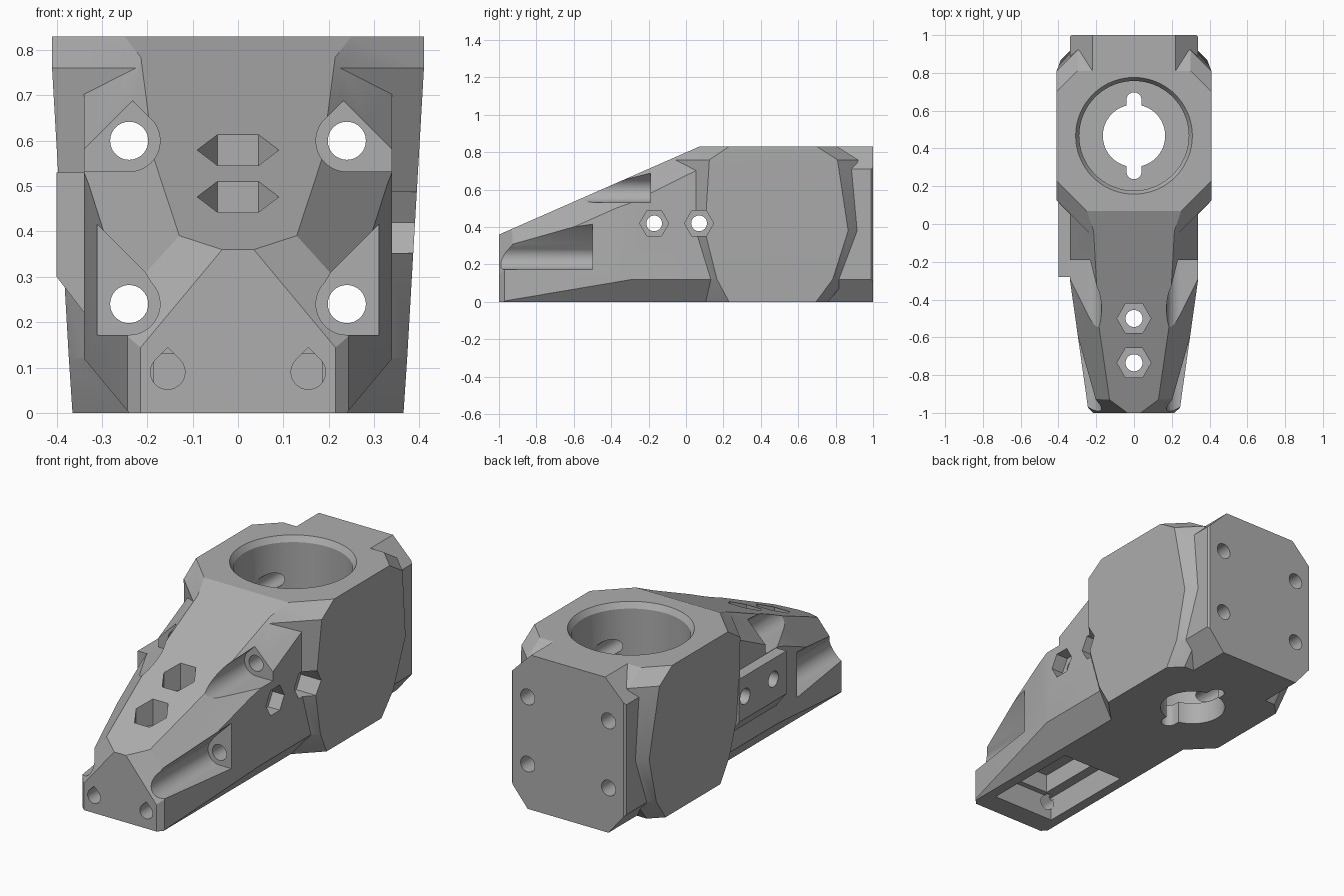
import bpy, bmesh
from math import sin, cos, radians
from mathutils import Vector

cube = bpy.data.objects.get("Cube")
if cube:
    bpy.data.objects.remove(cube, do_unlink=True)

grey = bpy.data.materials.new("light grey")
grey.use_nodes = True
grey.diffuse_color = (0.42, 0.42, 0.42, 1)
grey.node_tree.nodes["Principled BSDF"].inputs["Base Color"].default_value = (0.42, 0.42, 0.42, 1)


def to_object(name, bm):
    bmesh.ops.recalc_face_normals(bm, faces=bm.faces)
    mesh = bpy.data.meshes.new(name)
    bm.to_mesh(mesh)
    bm.free()
    mesh.materials.append(grey)
    obj = bpy.data.objects.new(name, mesh)
    bpy.context.collection.objects.link(obj)
    return obj


def loft(rings):
    """Closed solid through rings of 3D points."""
    bm = bmesh.new()
    rows = [[bm.verts.new(p) for p in ring] for ring in rings]
    for low, high in zip(rows, rows[1:]):
        for i in range(len(low)):
            j = (i + 1) % len(low)
            bm.faces.new((low[i], low[j], high[j], high[i]))
    bm.faces.new(rows[0])
    bm.faces.new(rows[-1])
    bmesh.ops.recalc_face_normals(bm, faces=bm.faces)
    return bm


def prism(points, axis, start, end):
    """Extrude a 2D outline along one axis."""
    def place(p, t):
        return {"x": (t, p[0], p[1]), "y": (p[0], t, p[1]), "z": (p[0], p[1], t)}[axis]
    return loft([[place(p, t) for p in points] for t in (start, end)])


def arc(cx, cy, r, a=0, b=360, n=48):
    """Points from angle a to b; a full circle leaves out the repeated end."""
    full = b - a == 360
    count = n if full else n + 1
    return [(cx + r * cos(radians(a + (b - a) * i / n)),
             cy + r * sin(radians(a + (b - a) * i / n))) for i in range(count)]


def teardrop(cx, cy, r):
    return arc(cx, cy, r, 135, 405, 36) + [(cx, cy + r * 1.414)]


def rect(x0, x1, y0, y1):
    return [(x0, y0), (x1, y0), (x1, y1), (x0, y1)]


def slice_off(bm, a, b, c):
    """Cut away the side of the plane a-b-c that faces outward."""
    a, b, c = Vector(a), Vector(b), Vector(c)
    normal = (b - a).cross(c - a).normalized()
    if normal.dot(Vector((0, 0.3, 0.3)) - a) > 0:
        normal.negate()
    geom = bm.verts[:] + bm.edges[:] + bm.faces[:]
    cut = bmesh.ops.bisect_plane(bm, geom=geom, dist=1e-5, plane_co=a, plane_no=normal, clear_outer=True)
    edges = [e for e in cut["geom_cut"] if isinstance(e, bmesh.types.BMEdge)]
    if edges:
        bmesh.ops.contextual_create(bm, geom=edges)


def boolean(target, bm, operation):
    tool = to_object("cutter", bm)
    tool.hide_render = True
    mod = target.modifiers.new("boolean", "BOOLEAN")
    mod.operation, mod.solver, mod.object = operation, "EXACT", tool
    graph = bpy.context.evaluated_depsgraph_get()
    mesh = bpy.data.meshes.new_from_object(target.evaluated_get(graph))
    target.modifiers.clear()
    target.data = mesh
    bpy.data.objects.remove(tool, do_unlink=True)


top = 0.83
slope = ((0, -1, 0.36), (0.1, -1, 0.36), (0, 0.07, top))

# Long core: tapered nose, sloping top and bevelled edges
core = prism(rect(-0.34, 0.34, -1, 1), "z", 0, top)
slice_off(core, *slope)
for s in (-1, 1):
    planes = [
        ((0.24, -1, 0), (0.24, 1, 0), (0.34, 0, 0.12)),                # bottom edge
        ((0.22, 0, top), (0.22, 1, top), (0.34, 0, 0.71)),             # top edge
        ((0.34, -0.29, 0), (0.24, -1, 0), (0.24, -1, 1)),              # side taper
        ((0.22, 0.07, top), (0.34, 0.05, 0.7), (0.185, -0.545, 0.56)), # rear slope bevel
        ((0.185, -0.545, 0.56), (0.13, -0.93, 0.39), (0.205, -0.93, 0.305)),
        ((0.035, -1, 0.36), (0.21, -1, 0.15), (0.13, -0.93, 0.39)),    # nose facet
        ((0.215, -1, 0), (0.24, -0.975, 0), (0.24, -0.975, 1)),        # nose corner
        ((0.33, 1, 0), (0.34, 0.99, 0), (0.34, 0.99, 1)),              # back corner
    ]
    for plane in planes:
        slice_off(core, *[(s * x, y, z) for x, y, z in plane])
body = to_object("bracket_body", core)

# Wide block: height, half width, front and back corner cuts
levels = [(0, 0.365, 0.135, 1.06), (0.12, 0.373, 0.207, 1.157), (0.38, 0.388, 0.287, 1.255),
          (0.76, 0.41, 0.285, 1.22), (top, 0.41, 0.18, 1.11)]
rings = []
for z, w, front, back in levels:
    half = [(0.2, 0.2 - front), (w, w - front), (w, back - w), (0.3, back - 0.3)]
    rings.append([(x, y, z) for x, y in half] + [(-x, y, z) for x, y in reversed(half)])
block = loft(rings)
slice_off(block, *slope)
boolean(body, block, "UNION")

# Raised side pad on the right
pad = prism([(-0.28, 0.3), (0.12, 0.3), (0.12, 0.53), (-0.28, 0.53)], "x", -0.4, -0.3)
for v in pad.verts:
    if v.co.x > -0.35 and v.co.z < 0.4:
        v.co.z -= 0.13
boolean(body, pad, "UNION")

cutters = []
# Main bore with a chamfered rim, and the slotted hole in its floor
cy = 0.467
cutters.append(loft([[(x, y, z) for x, y in arc(0, cy, r, n=72)]
                     for z, r in ((0.12, 0.29), (0.8, 0.29), (top, 0.309), (0.9, 0.309))]))
cutters.append(prism(arc(0, cy, 0.165, n=64), "z", -0.1, 0.2))
slot = arc(0, cy + 0.19, 0.04, 0, 180, 16) + arc(0, cy - 0.19, 0.04, 180, 360, 16)
cutters.append(prism(slot, "z", -0.1, 0.21))

# Hollow under the nose
cutters.append(prism(rect(-0.185, 0.185, -0.88, -0.33), "z", -0.1, 0.13))
cutters.append(prism(rect(-0.13, 0.13, -0.85, -0.36), "z", 0.1, 0.23))

# Nut pockets and holes on the slope
for y, floor in ((-0.5, 0.47), (-0.735, 0.37)):
    cutters.append(prism(arc(0, y, 0.09, n=6), "z", floor, 0.9))
    cutters.append(prism(arc(0, y, 0.045, n=32), "z", 0.15, 0.9))

# Cross holes with nut pockets on the left
for y in (-0.17, 0.07):
    cutters.append(prism(arc(y, 0.42, 0.042, n=32), "x", -0.6, 0.6))
    cutters.append(prism(arc(y, 0.42, 0.078, n=6), "x", 0.27, 0.6))

for s in (-1, 1):
    # Long screw holes and their open channels
    for z in (0.24, 0.6):
        cutters.append(prism(arc(s * 0.24, z, 0.042, n=32), "y", -1.2, 1.2))
    low = arc(0.24, 0.24, 0.068, 135, 270, 18) + [(0.5, 0.172), (0.5, 0.605), (0.205, 0.31)]
    cutters.append(prism([(s * x, z) for x, z in low], "y", -1.2, -0.5))
    high = arc(0.24, 0.6, 0.068, 135, 270, 18) + [(0.5, 0.532), (0.5, 0.59), (0.346, 0.59), (0.24, 0.696)]
    cutters.append(prism([(s * x, z) for x, z in high], "y", -1.2, -0.19))
    # Nose holes
    cutters.append(prism(teardrop(s * 0.155, 0.09, 0.038), "y", -1.2, -0.86))

for cutter in cutters:
    boolean(body, cutter, "DIFFERENCE")

bpy.ops.object.select_all(action="DESELECT")
body.select_set(True)
bpy.context.view_layer.objects.active = body
bpy.ops.object.shade_smooth_by_angle(angle=radians(20))
